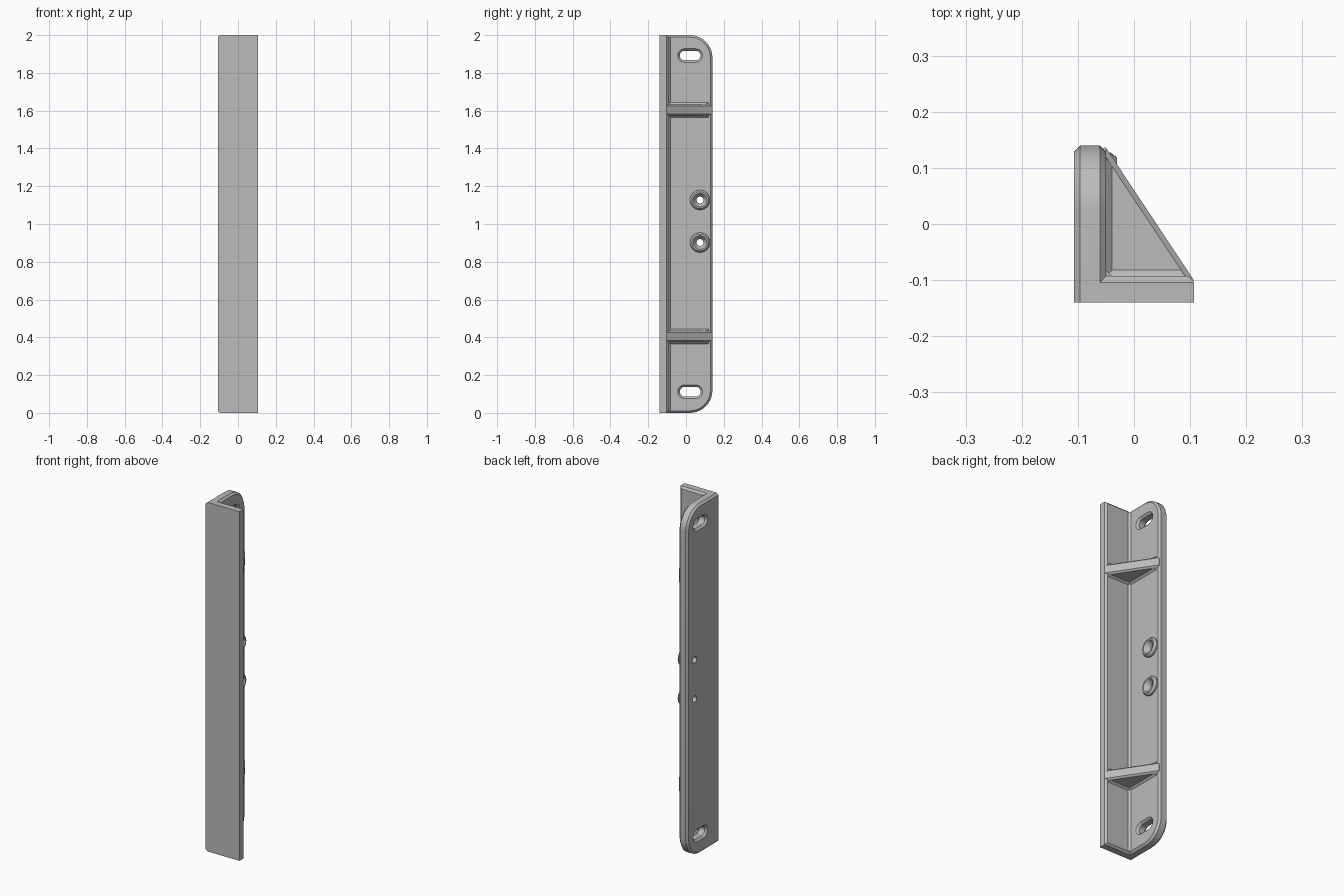
import bpy, bmesh, math
from mathutils import Vector

if "Cube" in bpy.data.objects:
    bpy.data.objects.remove(bpy.data.objects["Cube"], do_unlink=True)

grey = bpy.data.materials.new("plain grey")
grey.use_nodes = True
grey.diffuse_color = (0.5, 0.5, 0.5, 1)
grey.node_tree.nodes["Principled BSDF"].inputs["Base Color"].default_value = (0.5, 0.5, 0.5, 1)

C = 0.011                       # chamfer size
LEFT, RIGHT = -0.107, 0.107     # outer x limits
FRONT, BACK = -0.14, 0.14       # outer y limits
INNER_X, INNER_Y = -0.05, -0.093  # inner faces of the two plates
TOP = 2.0


def finish(name, bm):
    bmesh.ops.recalc_face_normals(bm, faces=bm.faces)
    mesh = bpy.data.meshes.new(name)
    bm.to_mesh(mesh)
    bm.free()
    mesh.materials.append(grey)
    obj = bpy.data.objects.new(name, mesh)
    bpy.context.collection.objects.link(obj)
    return obj


def loft(name, rings):
    """Skin a list of matching closed rings and cap both ends."""
    bm = bmesh.new()
    loops = [[bm.verts.new(p) for p in ring] for ring in rings]
    n = len(loops[0])
    for a, b in zip(loops, loops[1:]):
        for i in range(n):
            j = (i + 1) % n
            bm.faces.new((a[i], a[j], b[j], b[i]))
    bm.faces.new(loops[0])
    bm.faces.new(loops[-1])
    return finish(name, bm)


def hull(name, points):
    bm = bmesh.new()
    for p in points:
        bm.verts.new(p)
    bmesh.ops.convex_hull(bm, input=bm.verts)
    bmesh.ops.dissolve_limit(bm, angle_limit=0.01, verts=bm.verts, edges=bm.edges)
    return finish(name, bm)


def arc(cy, cz, r, start, end, steps):
    for i in range(steps + 1):
        a = math.radians(start + (end - start) * i / steps)
        yield cy + r * math.cos(a), cz + r * math.sin(a)


def plate_ring(x, d):
    r = 0.12
    pts = [(FRONT, d)]
    pts += arc(BACK - r, r, r - d, -90, 0, 10)
    pts += arc(BACK - r, TOP - r, r - d, 0, 90, 10)
    pts.append((FRONT, TOP - d))
    return [(x, y, z) for y, z in pts]


def slot_ring(x, z, r, half):
    pts = list(arc(0.022 + half, z, r, -90, 90, 10)) + list(arc(0.022 - half, z, r, 90, 270, 10))
    return [(x, y, zz) for y, zz in pts]


def disc(x, z, r):
    return [(x, y, zz) for y, zz in list(arc(0.074, z, r, 0, 360, 24))[:-1]]


def cut(target, cutter):
    mod = target.modifiers.new("cut", "BOOLEAN")
    mod.operation, mod.solver, mod.object = "DIFFERENCE", "EXACT", cutter
    cutter.hide_render = True
    cutter.hide_set(True)


# Side plate with rounded back corners and chamfered rim
side_plate = loft("side_plate", [plate_ring(LEFT, C), plate_ring(LEFT + C, 0),
                                 plate_ring(INNER_X - C, 0), plate_ring(INNER_X, C)])


# Front plate, chamfered around its inner face
def front_ring(y, d):
    x0 = INNER_X - C
    return [(x0, y, d), (RIGHT - d, y, d), (RIGHT - d, y, TOP - d), (x0, y, TOP - d)]


loft("front_plate", [front_ring(FRONT, 0), front_ring(INNER_Y - C, 0), front_ring(INNER_Y, C)])

# Small fillet down the inside corner
corner = [(INNER_X, INNER_Y), (INNER_X + C, INNER_Y), (INNER_X, INNER_Y + C)]
loft("corner_fillet", [[(x, y, z) for x, y in corner] for z in (C, TOP - C)])

# Triangular ribs with chamfered slanted edge and fillets against both plates
for label, z in (("upper", 1.604), ("lower", 0.405)):
    def rib_ring(h, d):
        x0, y0 = INNER_X - 0.004, INNER_Y - 0.008
        return [(x0, y0, z + h), (0.107 - d, y0, z + h),
                (0.102 - d, INNER_Y, z + h), (INNER_X, 0.136 - 1.5 * d, z + h),
                (x0, 0.136 - 1.5 * d, z + h)]
    loft(label + "_rib", [rib_ring(-0.03, C), rib_ring(-0.021, 0),
                          rib_ring(0.021, 0), rib_ring(0.03, C)])
    side, front = [], []
    for s in (-1, 1):
        wide, thin = z + s * 0.04, z + s * 0.03
        side += [(INNER_X, INNER_Y, wide), (INNER_X, 0.118, wide),
                 (INNER_X + C, INNER_Y, thin), (INNER_X + C, 0.105, thin)]
        front += [(INNER_X, INNER_Y, wide), (0.091, INNER_Y, wide),
                  (INNER_X, INNER_Y + C, thin), (0.084, INNER_Y + C, thin)]
    hull(label + "_rib_side_fillet", side)
    hull(label + "_rib_front_fillet", front)

# Slots chamfered on both faces of the side plate
for label, z in (("upper", 1.892), ("lower", 0.112)):
    r, h = 0.025, 0.03
    cut(side_plate, loft(label + "_slot_cutter", [
        slot_ring(LEFT - C, z, r + 2 * C, h), slot_ring(LEFT + C, z, r, h),
        slot_ring(INNER_X - C, z, r, h), slot_ring(INNER_X + C, z, r + 2 * C, h)]))

# Screw bosses with countersunk through holes
bosses = []
for label, z in (("upper", 1.127), ("lower", 0.902)):
    boss = loft(label + "_boss", [disc(INNER_X - 0.005, z, 0.053), disc(INNER_X + 0.009, z, 0.053),
                                  disc(INNER_X + 0.02, z, 0.044)])
    cutter = loft(label + "_hole_cutter", [disc(LEFT - 0.02, z, 0.018), disc(INNER_X - 0.008, z, 0.018),
                                           disc(INNER_X + 0.03, z, 0.043)])
    cut(boss, cutter)
    cut(side_plate, cutter)
    bosses.append(boss)

# Smooth the rounded surfaces while keeping chamfers crisp
bpy.ops.object.select_all(action="DESELECT")
for obj in [side_plate] + bosses:
    obj.select_set(True)
bpy.context.view_layer.objects.active = side_plate
bpy.ops.object.shade_smooth_by_angle(angle=math.radians(25))
